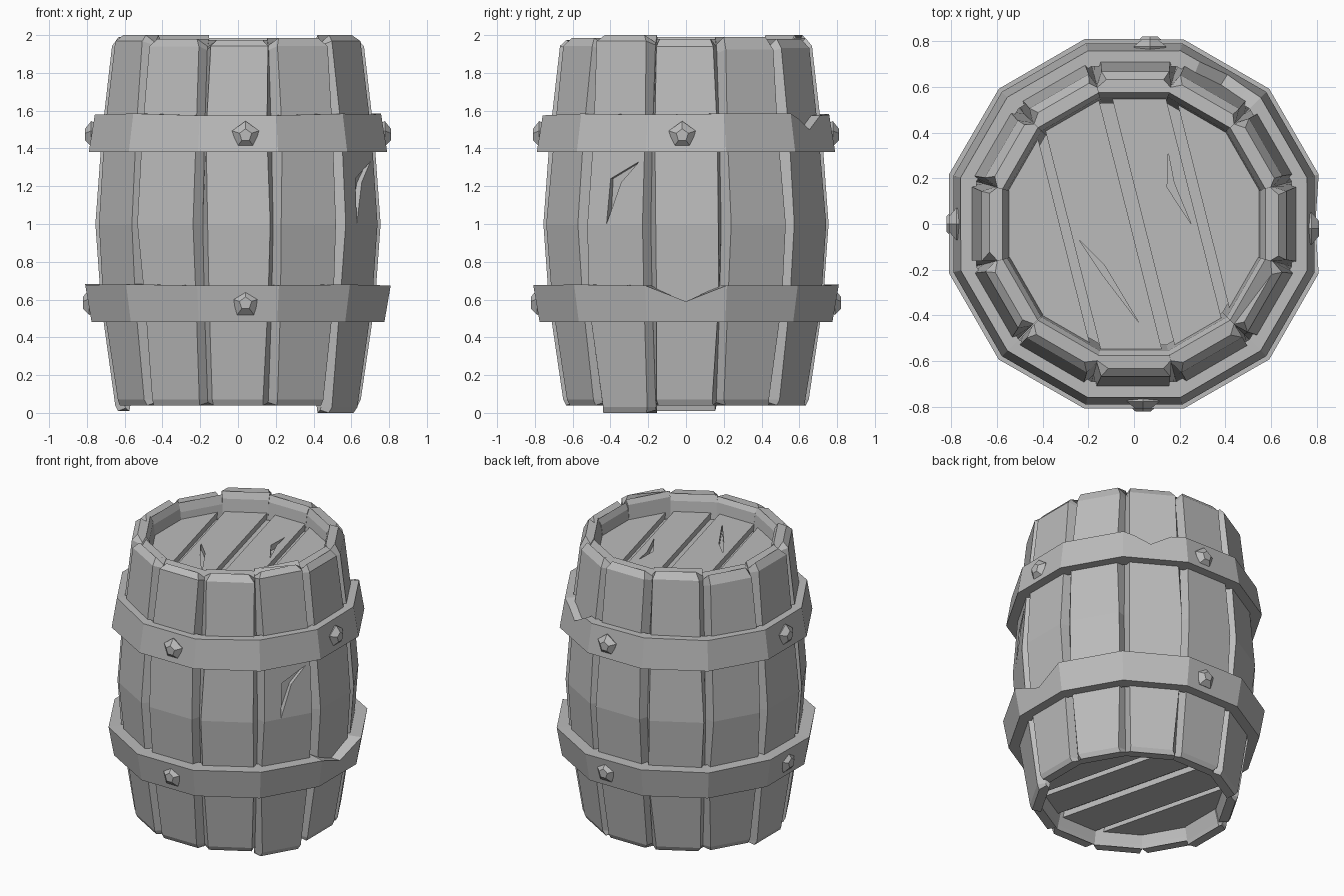
import bpy, bmesh, math, random
from math import sin, cos, tan, radians, pi
from mathutils import Matrix, Vector

if "Cube" in bpy.data.objects:
    bpy.data.objects.remove(bpy.data.objects["Cube"], do_unlink=True)

random.seed(4)
HALF = tan(radians(15))

grey = bpy.data.materials.new("plain_grey")
grey.use_nodes = True
grey.diffuse_color = (0.5, 0.5, 0.5, 1)
grey.node_tree.nodes["Principled BSDF"].inputs["Base Color"].default_value = (0.5, 0.5, 0.5, 1)


def finish(bm, name, matrix=None):
    """Turn a bmesh into a flat shaded object."""
    if matrix:
        bm.transform(matrix)
    bmesh.ops.recalc_face_normals(bm, faces=bm.faces)
    mesh = bpy.data.meshes.new(name)
    bm.to_mesh(mesh)
    bm.free()
    mesh.materials.append(grey)
    obj = bpy.data.objects.new(name, mesh)
    bpy.context.collection.objects.link(obj)
    return obj


def loft(bm, rings, closed=False):
    """Skin a list of equal point rings, capped at the ends unless closed."""
    loops = [[bm.verts.new(p) for p in ring] for ring in rings]
    n = len(loops[0])
    pairs = list(zip(loops, loops[1:]))
    if closed:
        pairs.append((loops[-1], loops[0]))
    else:
        bm.faces.new(loops[0])
        bm.faces.new(loops[-1])
    for a, b in pairs:
        for i in range(n):
            j = (i + 1) % n
            bm.faces.new((a[i], a[j], b[j], b[i]))


def carve(obj, points, depth, matrix=None):
    """Cut a crack: a prism from the points, extruded by depth."""
    bm = bmesh.new()
    loft(bm, [[Vector(p) for p in points], [Vector(p) + Vector(depth) for p in points]])
    cutter = finish(bm, "crack_cutter", matrix)
    cutter.hide_render = True
    mod = obj.modifiers.new("crack", "BOOLEAN")
    mod.operation = "DIFFERENCE"
    mod.solver = "EXACT"
    mod.object = cutter
    bpy.context.view_layer.objects.active = obj
    bpy.ops.object.modifier_apply(modifier=mod.name)
    bpy.data.objects.remove(cutter, do_unlink=True)


def section(ro, rg, ri, z, narrow, lean=0, drop=0):
    """Stave cross-section: inner edge, groove bottom, outer face."""
    wo = HALF * ro - narrow
    wg, wi = HALF * rg, HALF * ri
    return [(ri, -wi, z), (rg, -wg, z - drop), (ro, -wo + lean, z),
            (ro, wo + lean, z), (rg, wg, z - drop), (ri, wi, z)]


# Staves: twelve bulged boards with V grooves between them
tops = [1.98, 1.99, 1.98, 1.985, 2.0, 1.975, 1.99, 2.0, 1.98, 1.975, 1.985, 2.0]
staves = []
for k in range(12):
    top = tops[k]
    low = {11: 0.0, 6: 0.01}.get(k, 0.04)

    def gap():
        return random.uniform(0.024, 0.04)

    def lean():
        return random.uniform(-0.01, 0.01)

    shoulder = top - random.uniform(0.03, 0.07)
    rings = [
        section(0.635, 0.595, 0.575, low, gap(), lean(), -0.015),
        section(0.65, 0.6, 0.57, low + 0.03, gap(), lean()),
        section(0.725, 0.665, 0.45, 0.58, gap(), lean()),
        section(0.755, 0.695, 0.45, 1.0, gap(), lean()),
        section(0.72, 0.66, 0.5, 1.48, gap(), lean()),
        section(0.667, 0.607, 0.555, shoulder, gap(), lean(), 0.02),
        section(0.632, 0.598, 0.575, top, gap() + 0.01, lean(), 0.04),
    ]
    bm = bmesh.new()
    loft(bm, rings)
    staves.append(finish(bm, f"stave_{k + 1}", Matrix.Rotation(radians(30 * k), 4, "Z")))

# Splintered crack in one stave
carve(staves[11],
      [(0.71, -0.05, 1.0), (0.71, -0.035, 1.24), (0.71, 0.135, 1.33), (0.71, 0.03, 1.22)],
      (0.1, 0, 0), Matrix.Rotation(radians(-30), 4, "Z"))


# Hoops: twelve sided rings, each with one notch in the upper edge
def hoop(name, low, high, r_low, r_high, notch):
    angles = sorted([15 + 30 * k for k in range(-1, 11)] + list(notch))
    rings = []
    for a in angles:
        t = radians(a)
        off = t - radians(30) * round(a / 30 + 1e-6)
        z_top = notch.get(a, high - random.uniform(0, 0.012))

        def at(apothem, z):
            r = apothem / cos(off)
            return (r * cos(t), r * sin(t), z)
        r_cut = r_low + (r_high - r_low) * (z_top - low) / (high - low)
        rings.append([at(0.69, low), at(r_low, low), at(r_cut, z_top), at(0.69, z_top)])
    bm = bmesh.new()
    loft(bm, rings, closed=True)
    return finish(bm, name)


hoop("lower_hoop", 0.48, 0.685, 0.775, 0.81, {0: 0.59})
hoop("upper_hoop", 1.38, 1.585, 0.79, 0.757, {50: 1.56, 58: 1.5, 68: 1.575})


# Rivets: five sided studs with a small flat tip
def rivet(name, angle, side, z, face):
    bm = bmesh.new()
    rings = []
    for r, x in ((0.06, face - 0.03), (0.075, face), (0.034, face + 0.033)):
        rings.append([(x, side + r * sin(2 * pi * i / 5), z + r * cos(2 * pi * i / 5))
                      for i in range(5)])
    loft(bm, rings)
    finish(bm, name, Matrix.Rotation(radians(angle), 4, "Z"))


for label, angle, side in (("front", -90, 0.04), ("back", 90, -0.07),
                           ("right", 180, 0.0), ("left", 0, -0.02)):
    rivet(f"upper_rivet_{label}", angle, side, 1.47, 0.777)
    if label != "left":
        rivet(f"lower_rivet_{label}", angle, side, 0.58, 0.788)


# Barrel ends: parallel planks over a recessed backing disc
def disc(apothem, low, high):
    bm = bmesh.new()
    r = apothem / cos(radians(15))
    loft(bm, [[(r * cos(radians(15 + 30 * k)), r * sin(radians(15 + 30 * k)), z)
               for k in range(12)] for z in (low, high)])
    return bm


across = Vector((0.97, 0.245, 0)).normalized()
slots = [(-0.296, 0.02), (0.013, 0.029), (0.292, 0.022)]


def plank_end(name, low, high):
    bounds = [-1] + [v for c, w in slots for v in (c - w, c + w)] + [1]
    joined = bmesh.new()
    for a, b in zip(bounds[::2], bounds[1::2]):
        bm = disc(0.56, low, high)
        for offset, direction in ((a, -1), (b, 1)):
            geom = bm.verts[:] + bm.edges[:] + bm.faces[:]
            cut = bmesh.ops.bisect_plane(bm, geom=geom, plane_co=across * offset,
                                         plane_no=across * direction, clear_outer=True)
            edges = [e for e in cut["geom_cut"] if isinstance(e, bmesh.types.BMEdge)]
            if edges:
                bmesh.ops.contextual_create(bm, geom=edges)
        part = bpy.data.meshes.new("plank_part")
        bm.to_mesh(part)
        bm.free()
        joined.from_mesh(part)
        bpy.data.meshes.remove(part)
    return finish(joined, name)


lid = plank_end("lid_planks", 1.79, 1.87)
plank_end("base_planks", 0.13, 0.21)
finish(disc(0.53, 1.74, 1.83), "lid_backing")
finish(disc(0.53, 0.17, 0.26), "base_backing")

# Cracks in the lid
for crack in ([(-0.24, -0.07), (-0.13, -0.18), (0.02, -0.43), (-0.14, -0.22)],
              [(0.15, 0.31), (0.175, 0.18), (0.25, 0.0), (0.145, 0.16)]):
    carve(lid, [(x, y, 1.83) for x, y in crack], (0, 0, 0.1))
